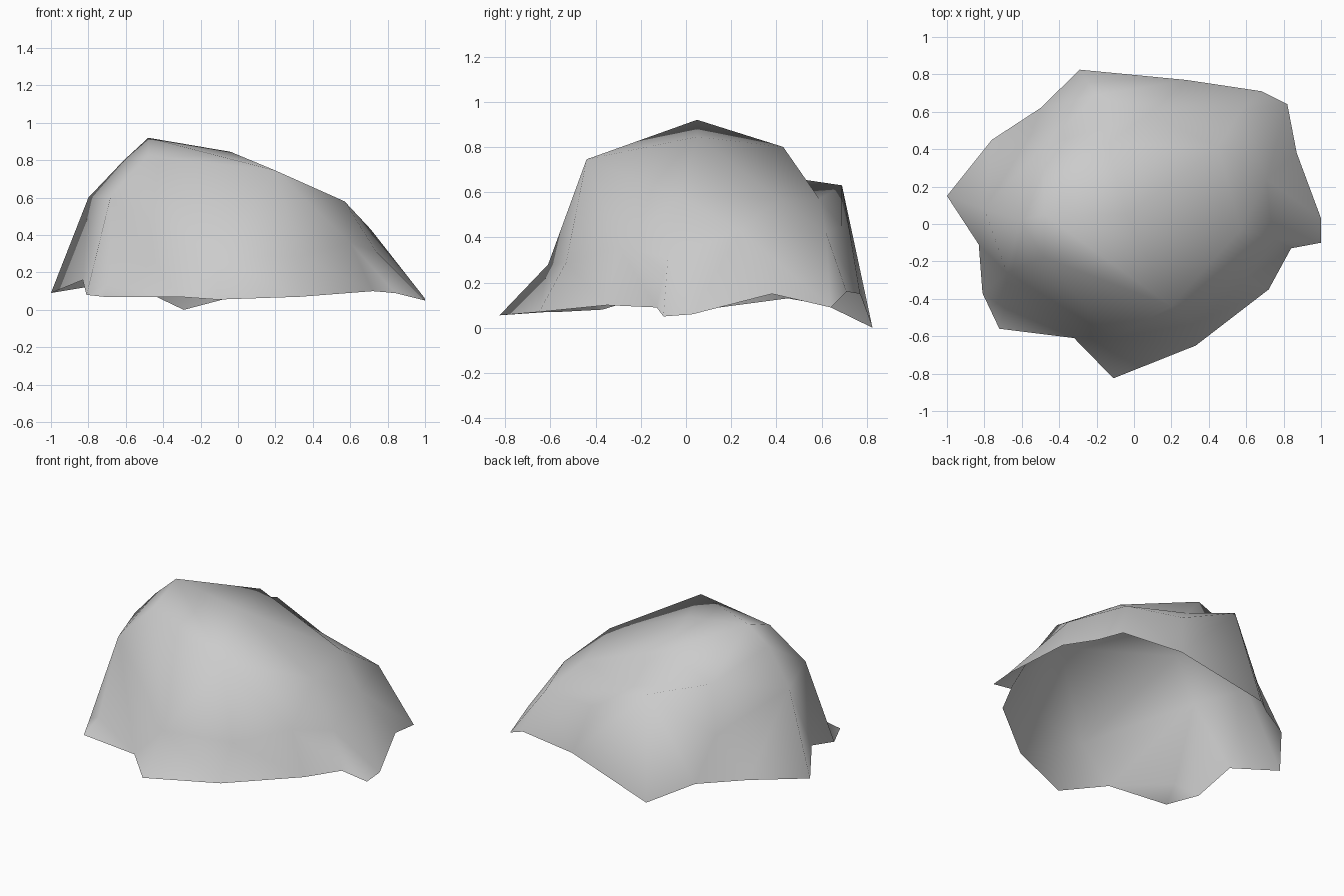
import bpy
import bmesh
from math import atan2, pi, radians
from mathutils import Vector

# Remove the default cube
default_cube = bpy.data.objects.get("Cube")
if default_cube:
    bpy.data.objects.remove(default_cube, do_unlink=True)

# Stone material
stone = bpy.data.materials.new("grey_stone")
stone.use_nodes = True
stone_colour = (0.6, 0.6, 0.6, 1)
stone.diffuse_color = stone_colour
stone.node_tree.nodes["Principled BSDF"].inputs["Base Color"].default_value = stone_colour

# Contour loops of the boulder, from the ragged open rim up to the ridge
rim = [(1, .03, .06), (1, -.1, .05), (.84, -.13, .09), (.72, -.35, .1),
       (.33, -.65, .07), (-.11, -.825, .055), (-.32, -.61, .07), (-.72, -.56, .07),
       (-.81, -.37, .08), (-.83, -.11, .16), (-1, .15, .09), (-.76, .45, .13),
       (-.5, .62, .1), (-.29, .825, 0), (.28, .77, .15), (.68, .71, .16),
       (.82, .64, .09), (.87, .38, .15)]
wall = [(.71, .24, .43), (.74, -.08, .31), (.6, -.3, .36), (.33, -.53, .29),
        (-.11, -.61, .28), (-.68, -.26, .61), (-.8, .08, .6), (-.55, .48, .38),
        (-.2, .69, .63), (.2, .69, .45), (.58, .62, .42)]
shoulder = [(.57, -.03, .58), (.2, -.44, .745), (-.48, -.18, .825),
            (-.61, .02, .8), (-.48, .42, .67), (.08, .59, .57), (.45, .41, .57)]
ridge = [(-.48, .049, .92), (-.04, .05, .845), (-.14, .43, .8)]


def bearing(point):
    """Angle of a point around the middle of the ridge."""
    return atan2(point[1] - .05, point[0] + .25)


def add_loop(bm, points):
    """Create the vertices of one contour, sorted counter-clockwise."""
    ordered = sorted(points, key=bearing)
    angles = [bearing(p) for p in ordered]
    return [bm.verts.new(p) for p in ordered], angles


def halfway(angles, index):
    """Bearing midway between a contour point and the one after it."""
    if index >= len(angles):
        return 4 * pi
    following = angles[index + 1] if index + 1 < len(angles) else angles[0] + 2 * pi
    return (angles[index] + following) / 2


def stitch(bm, outer_loop, inner_loop):
    """Fill the band between two contours with triangles."""
    outer, outer_angles = outer_loop
    inner, inner_angles = inner_loop
    i = j = 0
    while i < len(outer) or j < len(inner):
        a, b = outer[i % len(outer)], inner[j % len(inner)]
        if halfway(outer_angles, i) <= halfway(inner_angles, j):
            i += 1
            bm.faces.new((a, outer[i % len(outer)], b))
        else:
            j += 1
            bm.faces.new((a, inner[j % len(inner)], b))


def dent(bm, near, target):
    """Break the edge whose middle lies nearest a point and push the break inward."""
    edge = min(bm.edges, key=lambda e: (
        (e.verts[0].co + e.verts[1].co) / 2 - Vector(near)).length)
    result = bmesh.ops.subdivide_edges(bm, edges=[edge], cuts=1)
    for item in result["geom_inner"]:
        if isinstance(item, bmesh.types.BMVert):
            item.co = target


# Boulder shell, open underneath, closed by the ridge facet
bm = bmesh.new()
loops = [add_loop(bm, contour) for contour in (rim, wall, shoulder, ridge)]
for lower, upper in zip(loops, loops[1:]):
    stitch(bm, lower, upper)
bm.faces.new(loops[-1][0])

# Hollow under the front corner, above the flared foot
dent(bm, (-.7, -.41, .34), (-.69, -.45, .15))
bmesh.ops.triangulate(bm, faces=bm.faces[:])

mesh = bpy.data.meshes.new("boulder_shell")
bm.to_mesh(mesh)
bm.free()
mesh.materials.append(stone)
boulder = bpy.data.objects.new("boulder_shell", mesh)
bpy.context.scene.collection.objects.link(boulder)

# Soft shading over the facets
bpy.ops.object.select_all(action="DESELECT")
boulder.select_set(True)
bpy.context.view_layer.objects.active = boulder
bpy.ops.object.shade_smooth_by_angle(angle=radians(80))
